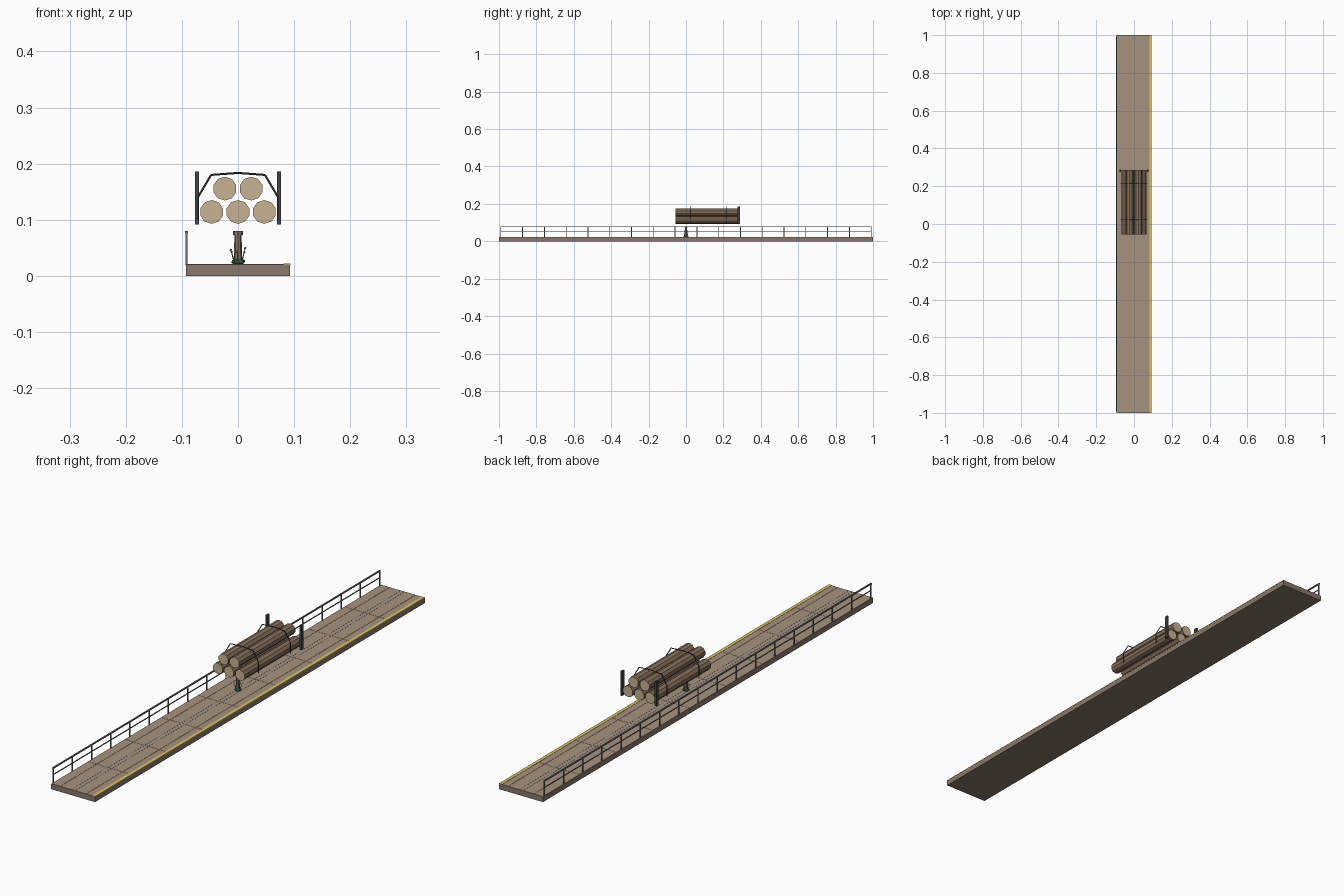
import bpy, bmesh, math, random
from mathutils import Vector, Matrix

if "Cube" in bpy.data.objects:
    bpy.data.objects.remove(bpy.data.objects["Cube"])

random.seed(4)


def mat(name, r, g, b):
    m = bpy.data.materials.new(name)
    m.diffuse_color = (r, g, b, 1)
    m.use_nodes = True
    m.node_tree.nodes["Principled BSDF"].inputs["Base Color"].default_value = m.diffuse_color
    return m


DECK = mat("deck_brown", 0.38, 0.29, 0.21)
SIDE = mat("slab_brown", 0.25, 0.19, 0.15)
YELLOW = mat("edge_yellow", 0.72, 0.55, 0.14)
STEEL = mat("rail_steel", 0.16, 0.18, 0.20)
DARK = mat("dark_steel", 0.06, 0.06, 0.065)
BARK = mat("bark", 0.25, 0.17, 0.11)
CUT = mat("cut_wood", 0.58, 0.45, 0.29)
STONE = mat("pillar_brown", 0.24, 0.18, 0.14)
GREEN = mat("leaf_green", 0.08, 0.20, 0.09)
BUD = mat("bud_tan", 0.50, 0.36, 0.24)


def finish(name, bm, *mats):
    me = bpy.data.meshes.new(name)
    bm.to_mesh(me)
    bm.free()
    for m in mats:
        me.materials.append(m)
    ob = bpy.data.objects.new(name, me)
    bpy.context.collection.objects.link(ob)
    return ob


def add_box(bm, x0, x1, y0, y1, z0, z1):
    c = Vector(((x0 + x1) / 2, (y0 + y1) / 2, (z0 + z1) / 2))
    s = Matrix.Diagonal((x1 - x0, y1 - y0, z1 - z0, 1))
    return bmesh.ops.create_cube(bm, size=1, matrix=Matrix.Translation(c) @ s)


def box(name, m, *dims):
    bm = bmesh.new()
    add_box(bm, *dims)
    return finish(name, bm, m)


def add_rod(bm, a, b, r1, r2, n):
    a, b = Vector(a), Vector(b)
    d = b - a
    q = d.to_track_quat('Z', 'Y').to_matrix().to_4x4()
    bmesh.ops.create_cone(bm, cap_ends=True, segments=n, radius1=r1, radius2=r2,
                          depth=d.length, matrix=Matrix.Translation((a + b) / 2) @ q)


# deck slab: top scored into panels with shallow seams
bm = bmesh.new()
add_box(bm, -0.093, 0.093, -1, 1, 0, 0.0205)


def cut(co, no):
    top = [f for f in bm.faces if f.normal.z > 0.9]
    geom = top + list({e for f in top for e in f.edges}) + list({v for f in top for v in f.verts})
    bmesh.ops.bisect_plane(bm, geom=geom, plane_co=co, plane_no=no)


for i in range(1, 9):
    cut((0, -1 + i * 2 / 9, 0), (0, 1, 0))
for x in (-0.055, -0.008, 0.008, 0.055):
    cut((x, 0, 0), (1, 0, 0))
bm.normal_update()
top = [f for f in bm.faces if f.normal.z > 0.9]
for f in bm.faces:
    f.material_index = 1
for f in top:
    f.material_index = 0
bmesh.ops.inset_individual(bm, faces=top, thickness=0.0008, depth=0.0008)
finish("deck_slab", bm, DECK, SIDE)

# yellow warning edge and the two track lines
box("safety_edge", YELLOW, 0.081, 0.0935, -1, 1, 0.0195, 0.0222)
for i, x in enumerate((-0.008, 0.008)):
    box(f"track_line_{i}", STEEL, x - 0.0012, x + 0.0012, -1, 1, 0.0205, 0.0216)

# railing along the left side
bm = bmesh.new()
for i in range(18):
    y = -0.99 + i * 1.98 / 17
    add_box(bm, -0.0935, -0.0900, y - 0.002, y + 0.002, 0.019, 0.078)
finish("rail_posts", bm, STEEL)
box("top_rail", STEEL, -0.0945, -0.0895, -0.993, 0.993, 0.0755, 0.0800)
box("mid_rail", STEEL, -0.0932, -0.0903, -0.99, 0.99, 0.0505, 0.0535)

# stacked ten-sided logs with pale sawn ends
R, Y0, Y1 = 0.0212, -0.055, 0.285
for i, (x, z) in enumerate([(-0.047, 0.114), (0, 0.114), (0.047, 0.114),
                            (-0.0235, 0.1555), (0.0235, 0.1555)]):
    bm = bmesh.new()
    add_rod(bm, (x, Y0, z), (x, Y1, z), R, R, 10)
    bm.normal_update()
    for f in bm.faces:
        if abs(f.normal.y) > 0.9:
            f.material_index = 1
    finish(f"log_{i}", bm, BARK, CUT)

# stakes beside the load
for side, s in (("left", -1), ("right", 1)):
    x = s * 0.073
    box(f"stake_{side}", DARK, x - 0.0038, x + 0.0038, 0.275, 0.289, 0.092, 0.186)

# binding straps over the load
half = [(0.071, 0.100), (0.071, 0.141), (0.048, 0.180), (0, 0.1835)]
path = [(-x, z) for x, z in half] + [(x, z) for x, z in reversed(half[:-1])]
for i, y in enumerate((0.022, 0.216)):
    bm = bmesh.new()
    for (xa, za), (xb, zb) in zip(path, path[1:]):
        add_rod(bm, (xa, y, za), (xb, y, zb), 0.0018, 0.0018, 6)
    finish(f"strap_{i}", bm, DARK)

# small pillar under the load
bm = bmesh.new()
add_rod(bm, (0, 0, 0.020), (0, 0, 0.073), 0.0072, 0.0065, 8)
add_rod(bm, (0, 0, 0.073), (0, 0, 0.080), 0.0085, 0.0085, 8)
finish("pillar", bm, STONE)

# leafy clump at its foot
bm = bmesh.new()
for i in range(7):
    a = i * math.tau / 7
    m = Matrix.Translation((0.008 * math.cos(a), 0.008 * math.sin(a), 0.0255))
    bmesh.ops.create_icosphere(bm, subdivisions=1, radius=random.uniform(0.0050, 0.0062),
                               matrix=m @ Matrix.Diagonal((1, 1, 0.9, 1)))
finish("leaf_clump", bm, GREEN)

# thin stems with buds
stems, buds = bmesh.new(), bmesh.new()
for i in range(6):
    a = 0.4 + i * math.tau / 6
    h = random.uniform(0.040, 0.052)
    tip = (0.014 * math.cos(a), 0.012 * math.sin(a), h)
    add_rod(stems, (0.008 * math.cos(a), 0.008 * math.sin(a), 0.026), tip, 0.0009, 0.0006, 5)
    bmesh.ops.create_icosphere(buds, subdivisions=1, radius=0.0023, matrix=Matrix.Translation(tip))
finish("stems", stems, GREEN)
finish("buds", buds, BUD)
